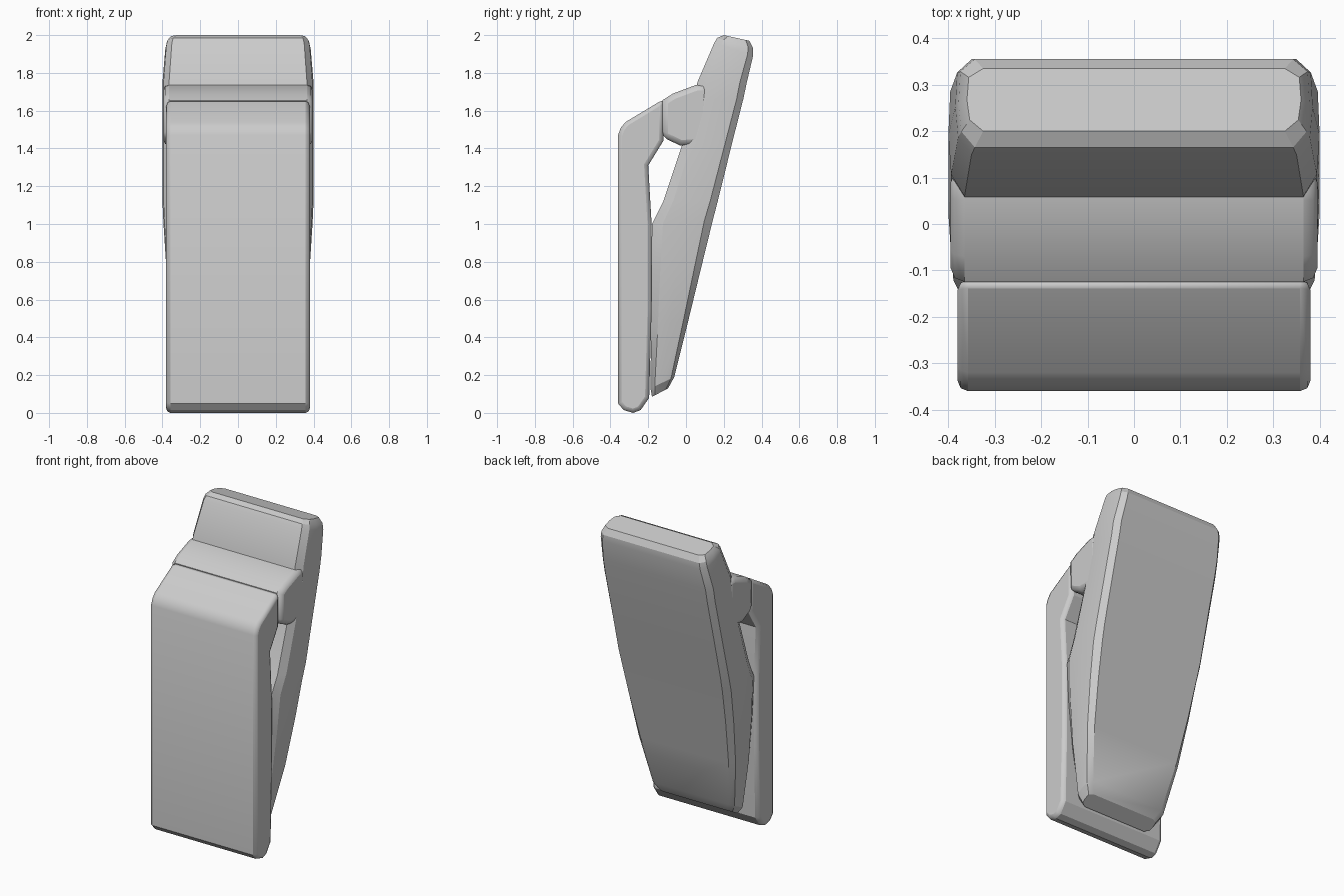
import bpy, bmesh, math

if "Cube" in bpy.data.objects:
    bpy.data.objects.remove(bpy.data.objects["Cube"])


def finish(name, bm, bevel=0.0):
    bmesh.ops.recalc_face_normals(bm, faces=bm.faces)
    mesh = bpy.data.meshes.new(name)
    bm.to_mesh(mesh)
    bm.free()
    obj = bpy.data.objects.new(name, mesh)
    bpy.context.collection.objects.link(obj)
    if bevel:
        mod = obj.modifiers.new("edge_bevel", 'BEVEL')
        mod.width = bevel
        mod.segments = 2
        mod.limit_method = 'ANGLE'
        mod.angle_limit = math.radians(62)
    bpy.ops.object.select_all(action='DESELECT')
    obj.select_set(True)
    bpy.context.view_layer.objects.active = obj
    bpy.ops.object.shade_smooth_by_angle(angle=math.radians(25))
    return obj


def extrude_profile(name, pts, half_width, bevel):
    """Side profile (y, z) stretched across x."""
    bm = bmesh.new()
    left = [bm.verts.new((-half_width, y, z)) for y, z in pts]
    right = [bm.verts.new((half_width, y, z)) for y, z in pts]
    bm.faces.new(left)
    bm.faces.new(right[::-1])
    for i in range(len(pts)):
        j = (i + 1) % len(pts)
        bm.faces.new((left[i], right[i], right[j], left[j]))
    return finish(name, bm, bevel)


def loft(name, sections):
    """Chamfered rings: front y, front z, back y, back z, half width."""
    bm = bmesh.new()
    rings = []
    for yf, zf, yb, zb, w in sections:
        half = []
        for t, inset in ((0, 0.035), (0.18, 0.006), (0.5, 0), (0.86, 0.004), (1, 0.035)):
            half.append((w - inset, yf + (yb - yf) * t, zf + (zb - zf) * t))
        ring = half + [(-x, y, z) for x, y, z in reversed(half)]
        rings.append([bm.verts.new(p) for p in ring])
    for a, b in zip(rings, rings[1:]):
        for i in range(len(a)):
            j = (i + 1) % len(a)
            bm.faces.new((a[i], a[j], b[j], b[i]))
    bm.faces.new(rings[0])
    bm.faces.new(rings[-1])
    return finish(name, bm)


# Upright front plate with the sloped start of the bridge
extrude_profile("front_plate", [
    (-0.36, 0.05), (-0.36, 1.47), (-0.345, 1.51), (-0.32, 1.54), (-0.12, 1.66),
    (-0.12, 1.44), (-0.2, 1.31), (-0.182, 1.0), (-0.182, 0.55), (-0.195, 0.08),
    (-0.24, 0.015), (-0.28, 0.0), (-0.33, 0.015)], 0.38, 0.022)

# Bridge joining the plate to the lever
extrude_profile("bridge", [
    (-0.125, 1.46), (-0.125, 1.655), (-0.07, 1.69), (0.05, 1.735),
    (0.12, 1.74), (0.12, 1.42), (-0.03, 1.415)], 0.395, 0.03)

# Leaning lever, narrowing towards its foot
loft("lever", [
    (-0.18, 0.085, -0.095, 0.13, 0.26),
    (-0.188, 0.13, -0.062, 0.19, 0.295),
    (-0.185, 0.45, 0.015, 0.50, 0.35),
    (-0.185, 0.75, 0.088, 0.80, 0.38),
    (-0.18, 1.00, 0.142, 1.02, 0.395),
    (-0.12, 1.12, 0.168, 1.12, 0.4),
    (-0.02, 1.42, 0.242, 1.42, 0.4),
    (0.05, 1.66, 0.303, 1.66, 0.4),
    (0.06, 1.75, 0.322, 1.75, 0.4),
    (0.15, 1.96, 0.355, 1.89, 0.385),
    (0.165, 1.985, 0.355, 1.93, 0.378),
    (0.20, 2.0, 0.335, 1.97, 0.36)])
